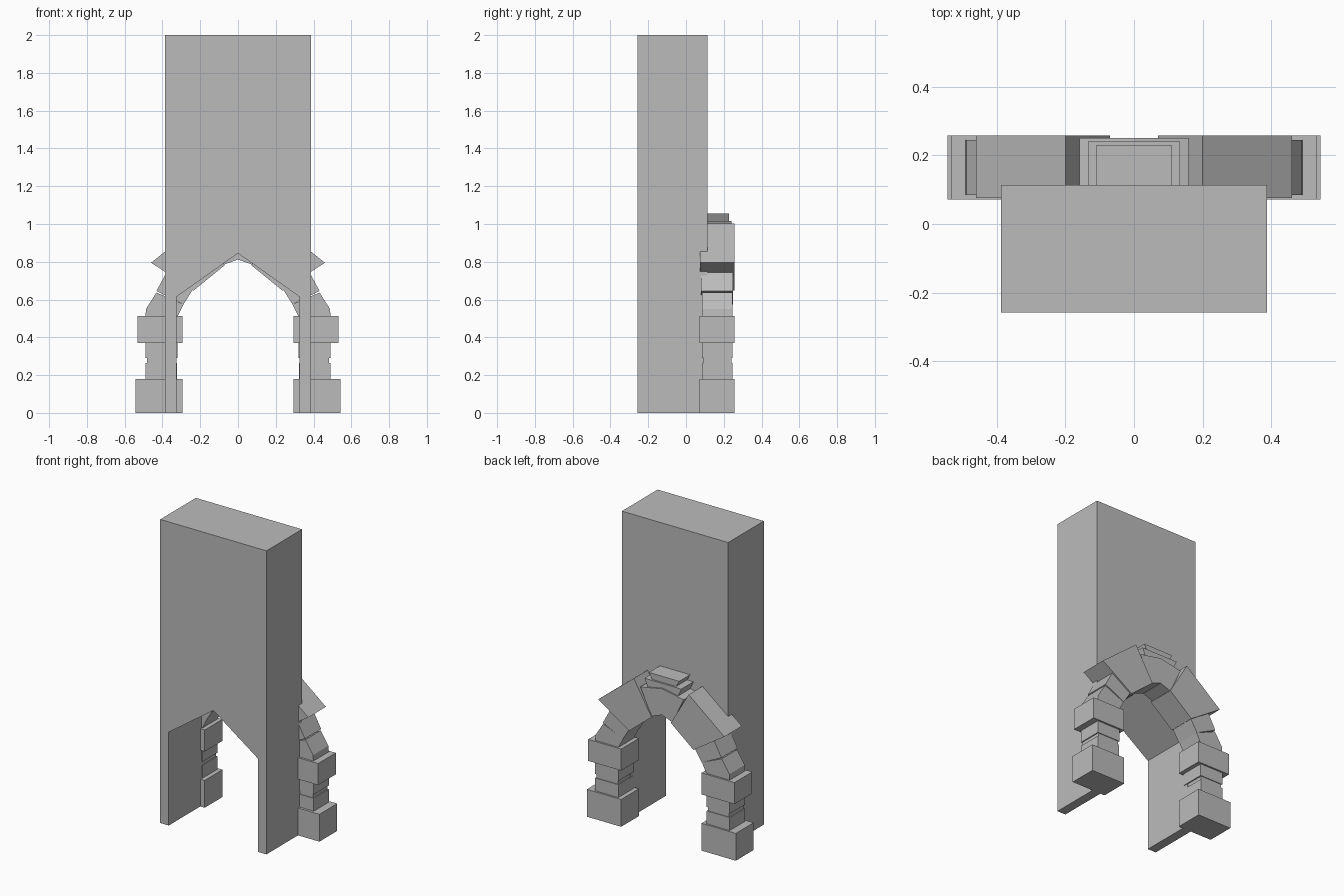
import bpy
import bmesh

cube = bpy.data.objects.get("Cube")
if cube:
    bpy.data.objects.remove(cube, do_unlink=True)

stone = bpy.data.materials.new("grey stone")
stone.use_nodes = True
GREY = (0.5, 0.5, 0.5, 1)
stone.diffuse_color = GREY
stone.node_tree.nodes["Principled BSDF"].inputs["Base Color"].default_value = GREY


def prism(name, outline, y0, y1):
    """Extrude an outline in the xz plane from y0 to y1."""
    bm = bmesh.new()
    face = bm.faces.new([bm.verts.new((x, y0, z)) for x, z in outline])
    new = bmesh.ops.extrude_face_region(bm, geom=[face])["geom"]
    moved = [v for v in new if isinstance(v, bmesh.types.BMVert)]
    bmesh.ops.translate(bm, verts=moved, vec=(0, y1 - y0, 0))
    bmesh.ops.recalc_face_normals(bm, faces=bm.faces[:])
    mesh = bpy.data.meshes.new(name)
    bm.to_mesh(mesh)
    bm.free()
    mesh.materials.append(stone)
    obj = bpy.data.objects.new(name, mesh)
    bpy.context.collection.objects.link(obj)
    return obj


def box(x0, x1, z0, z1):
    return [(x0, z0), (x1, z0), (x1, z1), (x0, z1)]


def pair(name, outline, y0, y1):
    """Matching stones on both sides of the doorway."""
    prism("left_" + name, outline, y0, y1)
    prism("right_" + name, [(-x, z) for x, z in outline], y0, y1)


# Tall wall with a pointed doorway
wall = [(-0.387, 0), (-0.325, 0), (-0.325, 0.615), (0, 0.845), (0.325, 0.615),
        (0.325, 0), (0.387, 0), (0.387, 2), (-0.387, 2)]
prism("wall", wall, -0.257, 0.114)

# Pillars: base, shaft courses and capital
pair("pillar_base", box(0.293, 0.543, 0, 0.18), 0.072, 0.257)
pair("lower_shaft_stone", box(0.322, 0.49, 0.18, 0.265), 0.088, 0.245)
pair("shaft_joint", box(0.328, 0.483, 0.265, 0.29), 0.092, 0.24)
pair("upper_shaft_stone", box(0.32, 0.49, 0.29, 0.37), 0.086, 0.245)
pair("pillar_capital", box(0.293, 0.533, 0.37, 0.512), 0.072, 0.257)

# Arch stones
pair("springer_stone", [(0.32, 0.512), (0.49, 0.512), (0.487, 0.55),
                        (0.432, 0.637), (0.288, 0.575)], 0.085, 0.245)
pair("haunch_stone", [(0.288, 0.575), (0.432, 0.645), (0.37, 0.76), (0.235, 0.66)], 0.08, 0.248)
pair("large_arch_stone", [(0.235, 0.648), (0.46, 0.795), (0.2, 1.003), (0.07, 0.782)], 0.075, 0.258)

# Keystone and its two flared cap slabs
prism("keystone", [(-0.075, 0.785), (0, 0.812), (0.075, 0.785),
                   (0.158, 0.955), (0, 0.985), (-0.158, 0.955)], 0.085, 0.25)
prism("lower_cap_slab", [(-0.105, 0.95), (0.105, 0.95), (0.134, 1.015), (-0.134, 1.015)], 0.085, 0.24)
prism("upper_cap_slab", [(-0.085, 1.01), (0.085, 1.01), (0.11, 1.055), (-0.11, 1.055)], 0.09, 0.228)
